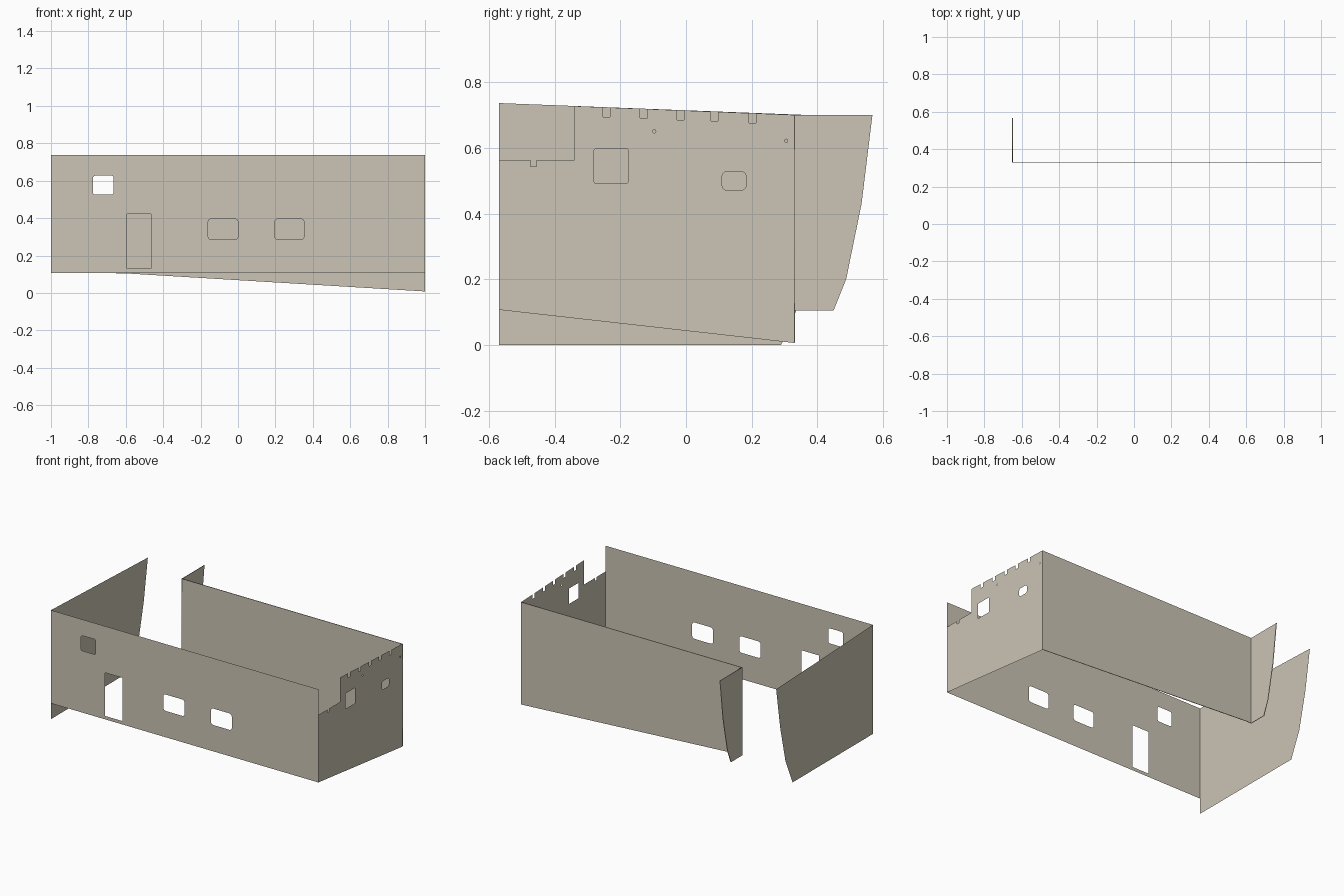
import bpy, math

if "Cube" in bpy.data.objects:
    bpy.data.objects.remove(bpy.data.objects["Cube"])

mat = bpy.data.materials.new("warm_stone")
mat.diffuse_color = (0.60, 0.555, 0.46, 1)
mat.use_nodes = True
mat.node_tree.nodes["Principled BSDF"].inputs["Base Color"].default_value = mat.diffuse_color


def opening(u0, u1, v0, v1, r=0.0):
    """Rectangle outline with optional rounded corners."""
    if r == 0:
        return [(u0, v0), (u1, v0), (u1, v1), (u0, v1)]
    corners = [(u1 - r, v1 - r), (u0 + r, v1 - r), (u0 + r, v0 + r), (u1 - r, v0 + r)]
    return [(cu + r * math.cos(a), cv + r * math.sin(a))
            for q, (cu, cv) in enumerate(corners)
            for a in [math.radians(90 * q + 22.5 * k) for k in range(5)]]


def circle(u, v, r, n=12):
    return [(u + r * math.cos(2 * math.pi * k / n), v + r * math.sin(2 * math.pi * k / n))
            for k in range(n)]


def wall(name, outline, holes, axis, offset, half=0.0):
    """Flat sheet filled from an outline and holes, stood up across the x or y axis."""
    cu = bpy.data.curves.new(name + "_profile", 'CURVE')
    cu.dimensions = '2D'
    cu.fill_mode = 'BOTH'
    cu.extrude = half
    for loop in [outline] + holes:
        sp = cu.splines.new('POLY')
        sp.points.add(len(loop) - 1)
        for p, (u, v) in zip(sp.points, loop):
            p.co = (u, v, 0, 1)
        sp.use_cyclic_u = True
    ob = bpy.data.objects.new(name, cu)
    bpy.context.collection.objects.link(ob)
    ob.rotation_euler = (math.pi / 2, 0, math.pi / 2 if axis == 'x' else 0)
    ob.location = (offset, 0, 0) if axis == 'x' else (0, offset, 0)
    bpy.ops.object.select_all(action='DESELECT')
    ob.select_set(True)
    bpy.context.view_layer.objects.active = ob
    bpy.ops.object.convert(target='MESH')
    ob = bpy.context.view_layer.objects.active
    ob.name = name
    ob.data.materials.clear()
    ob.data.materials.append(mat)
    return ob


FRONT, BACK = -0.57, 0.33


def slope(y):
    """Height of the sloping wall tops at depth y."""
    return 0.737 - 0.04 * (y - FRONT)


# Front wall: door, two windows and a small high window
wall("front_wall", opening(-1, 1, 0.107, 0.737),
     [opening(-0.775, -0.665, 0.525, 0.627, 0.012),
      opening(-0.594, -0.466, 0.13, 0.422),
      opening(-0.16, 0.0, 0.285, 0.396, 0.018),
      opening(0.197, 0.353, 0.285, 0.396, 0.018)], 'y', FRONT)

# Right wall: stepped top with beam slots
right = [(FRONT, 0.107), (BACK, 0.006), (BACK, slope(BACK))]
for y, depth in [(0.203, 0.676), (0.087, 0.682), (-0.017, 0.686), (-0.129, 0.691), (-0.242, 0.695)]:
    a, b = y + 0.011, y - 0.011
    right += [(a, slope(a)), (a, depth), (b, depth), (b, slope(b))]
right += [(-0.34, slope(-0.34)), (-0.34, 0.563), (-0.456, 0.563), (-0.456, 0.543),
          (-0.474, 0.543), (-0.474, 0.563), (FRONT, 0.563)]
wall("right_wall", right,
     [opening(-0.28, -0.176, 0.493, 0.597, 0.005),
      opening(0.11, 0.183, 0.472, 0.528, 0.014),
      circle(-0.097, 0.651, 0.005), circle(0.305, 0.622, 0.005)], 'x', 1.0)

# Left wall: broken curved rear edge
wall("left_wall", [(FRONT, 0), (0.29, 0), (0.365, 0.17), (0.422, 0.42), (0.465, 0.697),
                   (FRONT, 0.737)], [], 'x', -1.0)

# Back wall with sloping foot
wall("back_wall", [(-0.65, 0.105), (-0.61, 0.105), (1, 0.008), (1, 0.70), (-0.65, 0.70)],
     [], 'y', BACK, 0.002)

# Short return wall with curved rear edge
wall("return_wall", [(BACK, 0.105), (0.45, 0.105), (0.488, 0.2), (0.535, 0.43),
                     (0.568, 0.70), (BACK, 0.70)], [], 'x', -0.65, 0.002)
